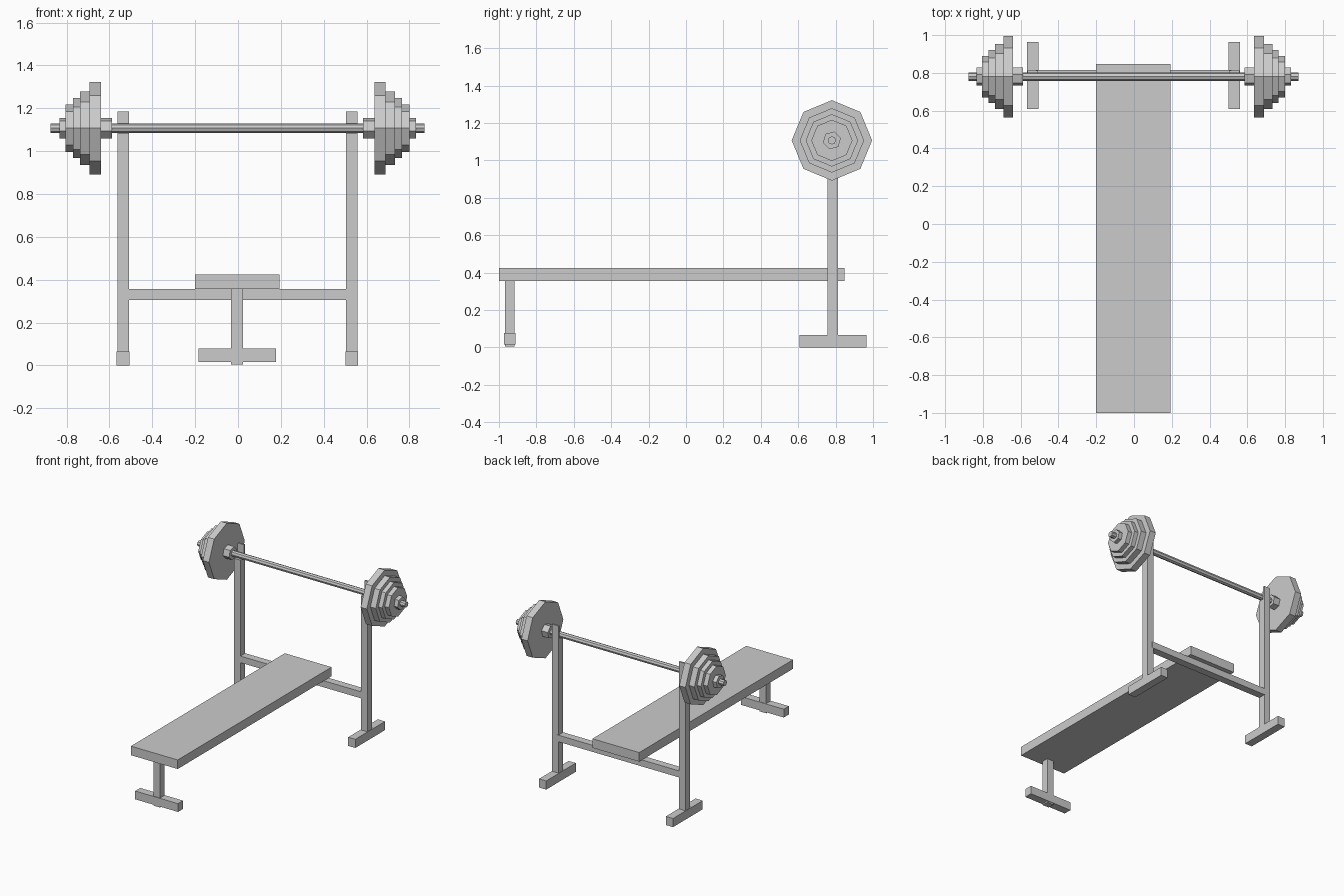
import bpy
import bmesh
from math import pi, radians
from mathutils import Matrix, Vector

cube = bpy.data.objects.get("Cube")
if cube:
    bpy.data.objects.remove(cube, do_unlink=True)

# One plain grey for the whole model
grey = bpy.data.materials.new("plain_grey")
grey.use_nodes = True
GREY = (0.6, 0.6, 0.6, 1)
grey.diffuse_color = GREY
grey.node_tree.nodes["Principled BSDF"].inputs["Base Color"].default_value = GREY


def finish(name, bm):
    mesh = bpy.data.meshes.new(name)
    bm.to_mesh(mesh)
    bm.free()
    mesh.materials.append(grey)
    obj = bpy.data.objects.new(name, mesh)
    bpy.context.collection.objects.link(obj)
    return obj


def box(name, x, y, z):
    """Box from (low, high) ranges on each axis."""
    bm = bmesh.new()
    size = [b - a for a, b in (x, y, z)]
    mid = Vector([(a + b) / 2 for a, b in (x, y, z)])
    bmesh.ops.create_cube(bm, size=1, matrix=Matrix.Translation(mid) @ Matrix.Diagonal((*size, 1)))
    return finish(name, bm)


BAR_Y, BAR_Z = 0.78, 1.107


def rod(name, x0, x1, radius, sides, turn=0):
    """Prism lying along x on the barbell axis."""
    bm = bmesh.new()
    place = (Matrix.Translation(((x0 + x1) / 2, BAR_Y, BAR_Z))
             @ Matrix.Rotation(radians(turn), 4, 'X') @ Matrix.Rotation(pi / 2, 4, 'Y'))
    bmesh.ops.create_cone(bm, cap_ends=True, segments=sides, radius1=radius, radius2=radius,
                          depth=abs(x1 - x0), matrix=place)
    return finish(name, bm)


# Bench pad and its front support
box("bench_pad", (-0.2, 0.193), (-1, 0.848), (0.356, 0.425))
box("front_leg", (-0.033, 0.023), (-0.968, -0.916), (0.005, 0.356))
box("front_foot", (-0.184, 0.177), (-0.973, -0.912), (0.015, 0.078))

# Rack: crossbar, and on each side a foot, a post and a lip behind the bar
box("rack_crossbar", (-0.52, 0.515), (0.756, 0.814), (0.306, 0.356))
for side, cx in (("left", 0.531), ("right", -0.536)):
    post_x = (cx - 0.027, cx + 0.027)
    box(side + "_rack_foot", (cx - 0.03, cx + 0.03), (0.608, 0.964), (0, 0.066))
    box(side + "_rack_post", post_x, (0.756, 0.812), (0.06, 1.085))
    box(side + "_rack_lip", post_x, (0.8, 0.812), (1.08, 1.185))

# Barbell: bar, collars and plates that shrink outwards
MID = -0.002
rod("barbell_bar", MID - 0.873, MID + 0.873, 0.022, 8)
plates = [(0.638, 0.69, 0.215), (0.69, 0.735, 0.172), (0.735, 0.768, 0.14), (0.768, 0.802, 0.11)]
for side, s in (("left", 1), ("right", -1)):
    rod(side + "_inner_collar", MID + s * 0.586, MID + s * 0.638, 0.049, 6, 15)
    rod(side + "_outer_collar", MID + s * 0.802, MID + s * 0.832, 0.049, 6, 15)
    for i, (a, b, r) in enumerate(plates, 1):
        rod(f"{side}_weight_plate_{i}", MID + s * a, MID + s * b, r, 8)
